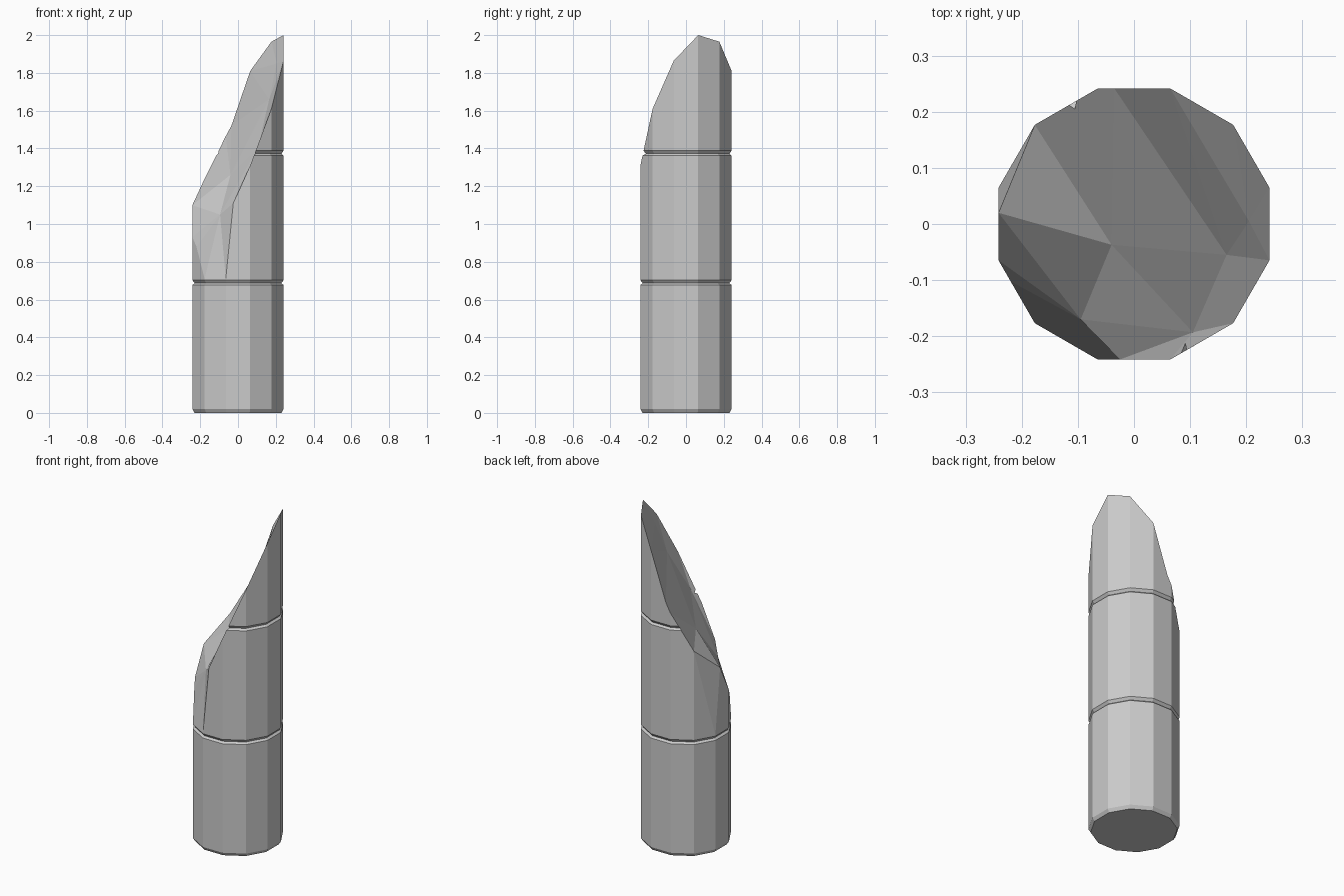
import bpy, bmesh, math

if "Cube" in bpy.data.objects:
    bpy.data.objects.remove(bpy.data.objects["Cube"])

SIDES = 12
R = 0.25
STEP = 2 * math.pi / SIDES
APOTHEM = R * math.cos(STEP / 2)


def make_object(name, bm):
    bmesh.ops.recalc_face_normals(bm, faces=bm.faces[:])
    mesh = bpy.data.meshes.new(name)
    bm.to_mesh(mesh)
    bm.free()
    obj = bpy.data.objects.new(name, mesh)
    bpy.context.collection.objects.link(obj)
    return obj


def on_rim(x, y):
    """Push a point radially onto the outline of the 12-sided shaft."""
    a = math.atan2(y, x)
    k = round(a / STEP) * STEP
    r = APOTHEM / math.cos(a - k)
    return r * math.cos(a), r * math.sin(a)


# Column shaft: stacked drums with chamfered joints, turned from one profile
profile = [(0.238, 0), (R, 0.02), (R, 0.677), (0.238, 0.687), (R, 0.703),
           (R, 1.362), (0.238, 1.372), (R, 1.388), (R, 2.2)]
bm = bmesh.new()
rings = [[bm.verts.new((r * math.cos((i + 0.5) * STEP), r * math.sin((i + 0.5) * STEP), z))
          for i in range(SIDES)] for r, z in profile]
for low, high in zip(rings, rings[1:]):
    for i in range(SIDES):
        j = (i + 1) % SIDES
        bm.faces.new((low[i], low[j], high[j], high[i]))
bm.faces.new(rings[0][::-1])
bm.faces.new(rings[-1])
column = make_object("broken_column", bm)

# Fracture surface: rim heights running round the shaft, then inner points
rim = [(.2415, .0647, 2.0), (.1768, .1768, 1.965), (.0647, .2415, 1.81), (-.035, .2415, 1.52),
       (-.0647, .2415, 1.465), (-.1768, .1768, 1.24), (-.2415, .0647, .71), (-.2415, .02, 1.10),
       (-.2415, -.0647, .93), (-.22, -.102, .88), (-.1768, -.1768, .71), (-.0647, -.2415, .71),
       (-.025, -.2415, 1.11), (.0647, -.2415, 1.31), (.1768, -.1768, 1.61), (.2415, -.0647, 1.865)]
inner = [(-.095, -.17, 1.05), (-.04, -.037, 1.26), (.105, -.193, 1.40),
         (.165, -.055, 1.66), (.205, .005, 1.85)]
facets = ["0 1 20", "1 2 20", "2 19 20", "2 3 19", "3 17 19", "3 4 17", "4 5 17", "5 7 17",
          "5 6 7", "7 16 17", "7 8 16", "8 9 16", "9 10 16", "10 11 16", "11 12 16",
          "12 18 16", "12 13 18", "16 18 17", "17 18 19", "18 14 19", "13 14 18",
          "14 15 19", "15 20 19", "15 0 20"]
bm = bmesh.new()
pts = [bm.verts.new((*on_rim(x, y), z)) for x, y, z in rim]
n = len(pts)
pts += [bm.verts.new(p) for p in inner]
for f in facets:
    bm.faces.new([pts[int(i)] for i in f.split()])
outer = [bm.verts.new((v.co.x * 1.2, v.co.y * 1.2, v.co.z)) for v in pts[:n]]
top = [bm.verts.new((v.co.x, v.co.y, 2.5)) for v in outer]
for i in range(n):
    j = (i + 1) % n
    bm.faces.new((pts[i], pts[j], outer[j]))
    bm.faces.new((pts[i], outer[j], outer[i]))
    bm.faces.new((outer[i], outer[j], top[j], top[i]))
bm.faces.new(top)
cutter = make_object("fracture_cutter", bm)
cutter.hide_render = True

# Break the top off the shaft, then drop the cutter
mod = column.modifiers.new("fracture", 'BOOLEAN')
mod.operation = 'DIFFERENCE'
mod.solver = 'EXACT'
mod.object = cutter
bpy.context.view_layer.objects.active = column
column.select_set(True)
bpy.ops.object.modifier_apply(modifier=mod.name)
bpy.data.objects.remove(cutter, do_unlink=True)
